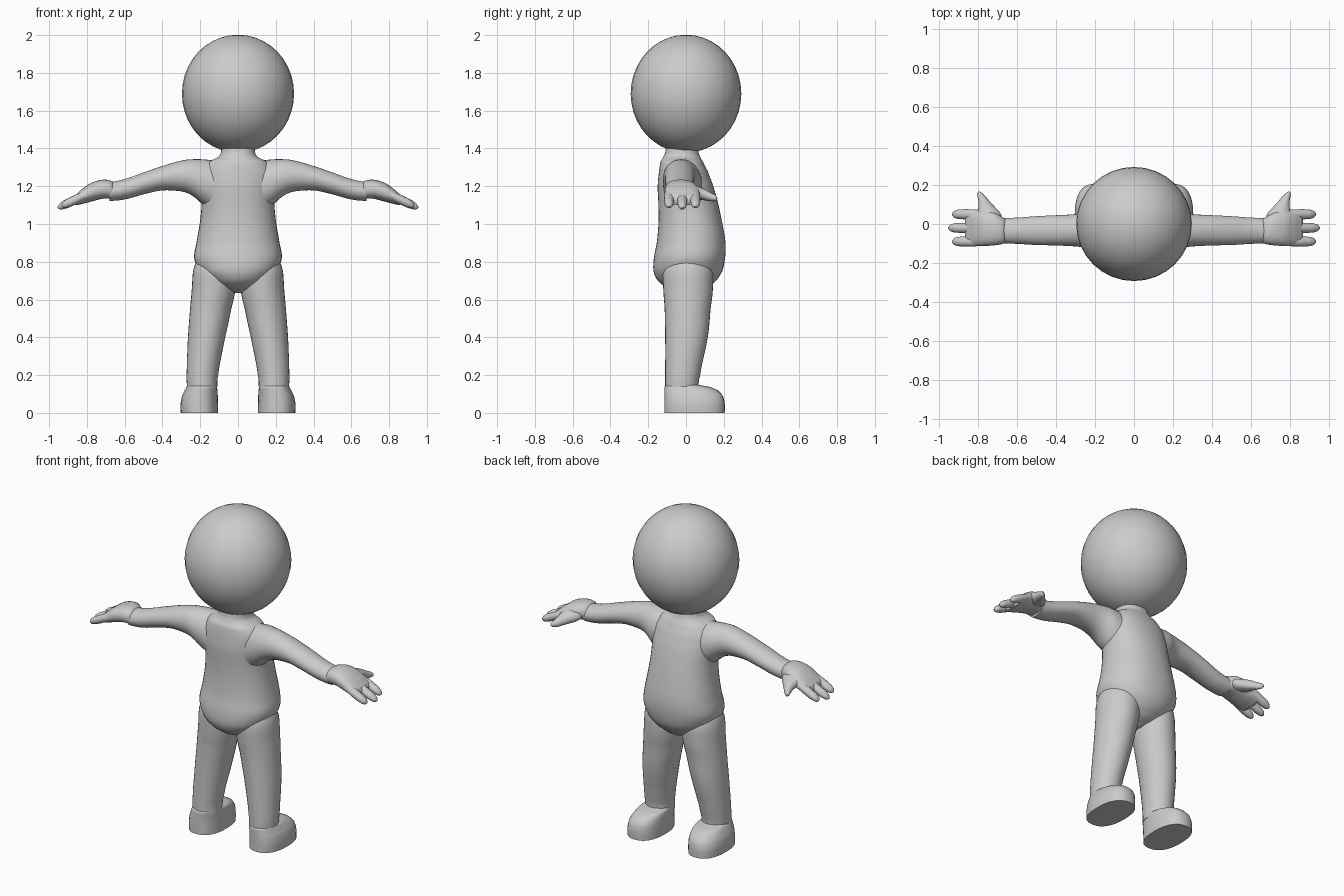
import bpy, bmesh, math
from mathutils import Vector

# axis order: where (along, u, v) go in xyz
ORDER = {'x': (0, 1, 2), 'y': (1, 0, 2), 'z': (2, 0, 1)}


def finish(ob, mirror):
    bpy.ops.object.select_all(action='DESELECT')
    ob.select_set(True)
    bpy.context.view_layer.objects.active = ob
    bpy.ops.object.shade_smooth_by_angle(angle=math.radians(50))
    if mirror:
        m = ob.modifiers.new("mirror", 'MIRROR')
        m.use_mirror_merge = False


def spline(a, b, c, d, t):
    return 0.5 * (2 * b + (c - a) * t + (2 * a - 5 * b + 4 * c - d) * t * t
                  + (3 * b - a - 3 * c + d) * t ** 3)


def loft(name, axis, rings, sides=32, steps=4, power=2.0, mirror=True):
    """Skin rounded rings, each given as (position, u min, u max, v min, v max)."""
    n = len(rings)
    dense = []
    for i in range(n - 1):
        q = [rings[max(i - 1, 0)], rings[i], rings[i + 1], rings[min(i + 2, n - 1)]]
        for s in range(steps):
            t = s / steps
            row = [spline(*(r[k] for r in q), t) for k in range(5)]
            row[0] = q[1][0] * (1 - t) + q[2][0] * t
            dense.append(row)
    dense.append(rings[-1])
    bm = bmesh.new()
    loops = []
    for w, u0, u1, v0, v1 in dense:
        loop = []
        for j in range(sides):
            a = 2 * math.pi * j / sides
            c, s = math.cos(a), math.sin(a)
            p = Vector((0, 0, 0))
            vals = (w,
                    (u0 + u1) / 2 + (u1 - u0) / 2 * math.copysign(abs(c) ** (2 / power), c),
                    (v0 + v1) / 2 + (v1 - v0) / 2 * math.copysign(abs(s) ** (2 / power), s))
            for k, val in zip(ORDER[axis], vals):
                p[k] = val
            loop.append(bm.verts.new(p))
        loops.append(loop)
    for a, b in zip(loops, loops[1:]):
        for j in range(sides):
            k = (j + 1) % sides
            bm.faces.new((a[j], a[k], b[k], b[j]))
    bm.faces.new(loops[0])
    bm.faces.new(loops[-1])
    bmesh.ops.recalc_face_normals(bm, faces=bm.faces)
    me = bpy.data.meshes.new(name)
    bm.to_mesh(me)
    bm.free()
    ob = bpy.data.objects.new(name, me)
    bpy.context.collection.objects.link(ob)
    finish(ob, mirror)
    return ob


# head
bpy.ops.mesh.primitive_uv_sphere_add(segments=32, ring_count=20, radius=1, location=(0, 0, 1.69))
head = bpy.context.object
head.name = "head"
head.scale = (0.297, 0.293, 0.312)
finish(head, False)

# torso with neck and rounded belly
body = [(0.635, 0.03, -0.04, 0.05), (0.66, 0.095, -0.10, 0.11), (0.70, 0.155, -0.15, 0.16),
        (0.75, 0.205, -0.172, 0.192), (0.82, 0.232, -0.17, 0.207), (0.90, 0.22, -0.155, 0.209),
        (1.00, 0.203, -0.146, 0.193), (1.10, 0.193, -0.146, 0.172), (1.20, 0.195, -0.15, 0.145),
        (1.28, 0.188, -0.143, 0.115), (1.33, 0.155, -0.135, 0.09), (1.355, 0.105, -0.12, 0.075),
        (1.38, 0.09, -0.11, 0.066), (1.43, 0.088, -0.105, 0.06)]
loft("torso", 'z', [(z, -w, w, b, f) for z, w, b, f in body], sides=40, power=2.2, mirror=False)

# arms, flared where they meet the chest
loft("arm", 'x', [(0.10, -0.12, 0.09, 1.05, 1.335), (0.20, -0.122, 0.078, 1.115, 1.343),
                  (0.25, -0.12, 0.06, 1.155, 1.342), (0.30, -0.115, 0.05, 1.173, 1.335),
                  (0.40, -0.11, 0.045, 1.178, 1.307), (0.50, -0.108, 0.04, 1.157, 1.273),
                  (0.60, -0.102, 0.033, 1.13, 1.238), (0.68, -0.10, 0.03, 1.122, 1.222)])

# palm
loft("palm", 'x', [(0.65, -0.09, 0.02, 1.14, 1.21), (0.675, -0.103, 0.035, 1.135, 1.23),
                   (0.72, -0.11, 0.06, 1.133, 1.234), (0.78, -0.113, 0.07, 1.118, 1.217),
                   (0.83, -0.112, 0.072, 1.105, 1.182), (0.86, -0.105, 0.065, 1.10, 1.155),
                   (0.868, -0.07, 0.03, 1.115, 1.14)], power=2.3)

# three fingers
for name, y, tip in (("inner_finger", 0.05, 0.935), ("middle_finger", -0.02, 0.955),
                     ("outer_finger", -0.09, 0.935)):
    rings = []
    for k, r in ((0.0, 0.024), (0.5, 0.026), (0.8, 0.023), (0.93, 0.016), (1.0, 0.004)):
        x = 0.80 + (tip - 0.80) * k
        z = 1.155 - 0.43 * (x - 0.80)
        rings.append((x, y - r, y + r, z - r, z + r))
    loft(name, 'x', rings, sides=16)

# thumb
loft("thumb", 'y', [(0.0, 0.68, 0.81, 1.14, 1.21), (0.05, 0.683, 0.805, 1.132, 1.205),
                    (0.10, 0.725, 0.798, 1.125, 1.185), (0.14, 0.76, 0.803, 1.12, 1.162),
                    (0.158, 0.778, 0.806, 1.123, 1.152), (0.166, 0.79, 0.799, 1.133, 1.141)],
     sides=16)

# legs
loft("leg", 'z', [(0.12, 0.11, 0.27, -0.11, 0.065), (0.20, 0.105, 0.272, -0.11, 0.075),
                  (0.40, 0.068, 0.265, -0.11, 0.115), (0.55, 0.036, 0.254, -0.113, 0.13),
                  (0.65, 0.014, 0.245, -0.12, 0.142), (0.76, 0.01, 0.236, -0.12, 0.14),
                  (0.85, 0.02, 0.205, -0.08, 0.10)])

# feet with flat soles
loft("foot", 'z', [(0.0, 0.106, 0.304, -0.115, 0.205), (0.05, 0.106, 0.304, -0.115, 0.205),
                   (0.09, 0.107, 0.296, -0.115, 0.195), (0.12, 0.109, 0.282, -0.115, 0.168),
                   (0.138, 0.112, 0.272, -0.113, 0.125), (0.15, 0.125, 0.26, -0.10, 0.06)],
     power=2.4)
